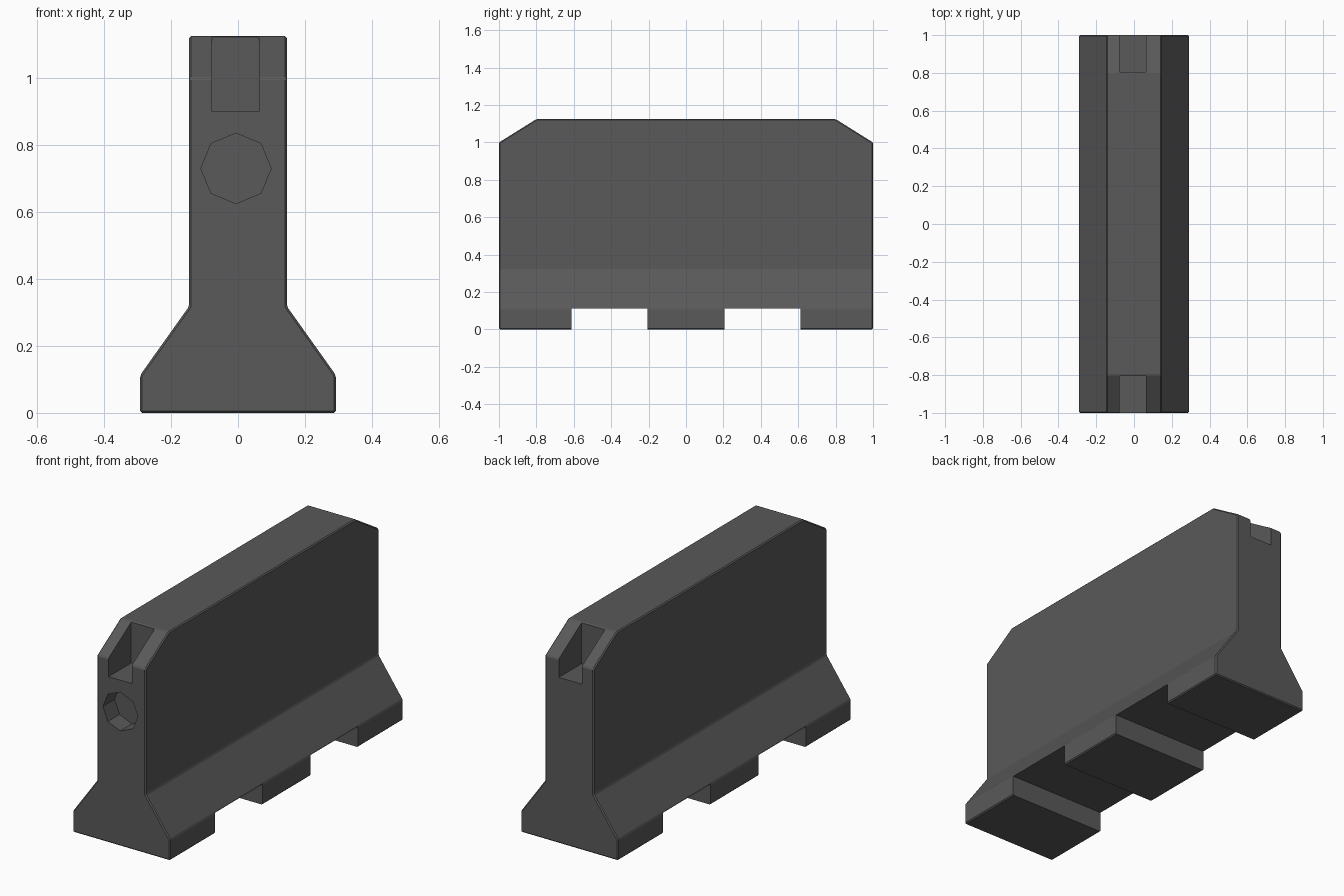
import bpy, bmesh, math
from mathutils import Matrix, Vector

if "Cube" in bpy.data.objects:
    bpy.data.objects.remove(bpy.data.objects["Cube"])


def finish(bm, name):
    bmesh.ops.recalc_face_normals(bm, faces=bm.faces[:])
    mesh = bpy.data.meshes.new(name)
    bm.to_mesh(mesh)
    bm.free()
    obj = bpy.data.objects.new(name, mesh)
    bpy.context.collection.objects.link(obj)
    return obj


def box(name, lo, hi):
    lo, hi = Vector(lo), Vector(hi)
    bm = bmesh.new()
    m = Matrix.Translation((lo + hi) / 2) @ Matrix.Diagonal((*(hi - lo), 1))
    bmesh.ops.create_cube(bm, size=1, matrix=m)
    return finish(bm, name)


def cut(target, cutter):
    cutter.hide_render = True
    mod = target.modifiers.new(cutter.name, 'BOOLEAN')
    mod.operation = 'DIFFERENCE'
    mod.solver = 'EXACT'
    mod.object = cutter
    bpy.context.view_layer.objects.active = target
    bpy.ops.object.modifier_apply(modifier=mod.name)
    bpy.data.objects.remove(cutter)


# Barrier body: half profile mirrored, extruded along y
half = [(0.292, 0), (0.292, 0.113), (0.146, 0.318), (0.146, 1.125)]
profile = half + [(-x, z) for x, z in reversed(half)]
bm = bmesh.new()
face = bm.faces.new([bm.verts.new((x, -1, z)) for x, z in profile])
ext = bmesh.ops.extrude_face_region(bm, geom=[face], use_keep_orig=True)
bmesh.ops.translate(bm, vec=(0, 2, 0),
                    verts=[v for v in ext['geom'] if isinstance(v, bmesh.types.BMVert)])

# Sloped top corners at both ends
for s in (-1, 1):
    bmesh.ops.bisect_plane(bm, geom=bm.verts[:] + bm.edges[:] + bm.faces[:],
                           plane_co=(0, s, 1.0), plane_no=(0, s * 0.125, 0.2),
                           clear_outer=True)
    bmesh.ops.holes_fill(bm, edges=[e for e in bm.edges if e.is_boundary])
bmesh.ops.recalc_face_normals(bm, faces=bm.faces[:])

# Slightly softened edges
bmesh.ops.bevel(bm, geom=bm.edges[:], offset=0.006, segments=1,
                affect='EDGES', clamp_overlap=True)
body = finish(bm, "barrier_body")

# Forklift channels underneath and lifting slots in the ends
for s in (-1, 1):
    y0, y1 = sorted((s * 0.205, s * 0.613))
    cut(body, box("fork_channel", (-0.5, y0, -0.1), (0.5, y1, 0.112)))
    y0, y1 = sorted((s * 0.805, s * 1.1))
    cut(body, box("end_slot", (-0.077, y0, 0.9), (0.063, y1, 1.3)))

# Octagonal socket in the front end
bm = bmesh.new()
m = Matrix.Translation((-0.006, -1.0, 0.73)) @ Matrix.Rotation(math.pi / 2, 4, 'X')
bmesh.ops.create_cone(bm, cap_ends=True, segments=8, radius1=0.105, radius2=0.105,
                      depth=0.2, matrix=m)
cut(body, finish(bm, "round_socket"))

# Dark concrete colour
mat = bpy.data.materials.new("dark_grey")
mat.diffuse_color = (0.1, 0.1, 0.1, 1)
mat.use_nodes = True
mat.node_tree.nodes["Principled BSDF"].inputs["Base Color"].default_value = mat.diffuse_color
body.data.materials.clear()
body.data.materials.append(mat)
